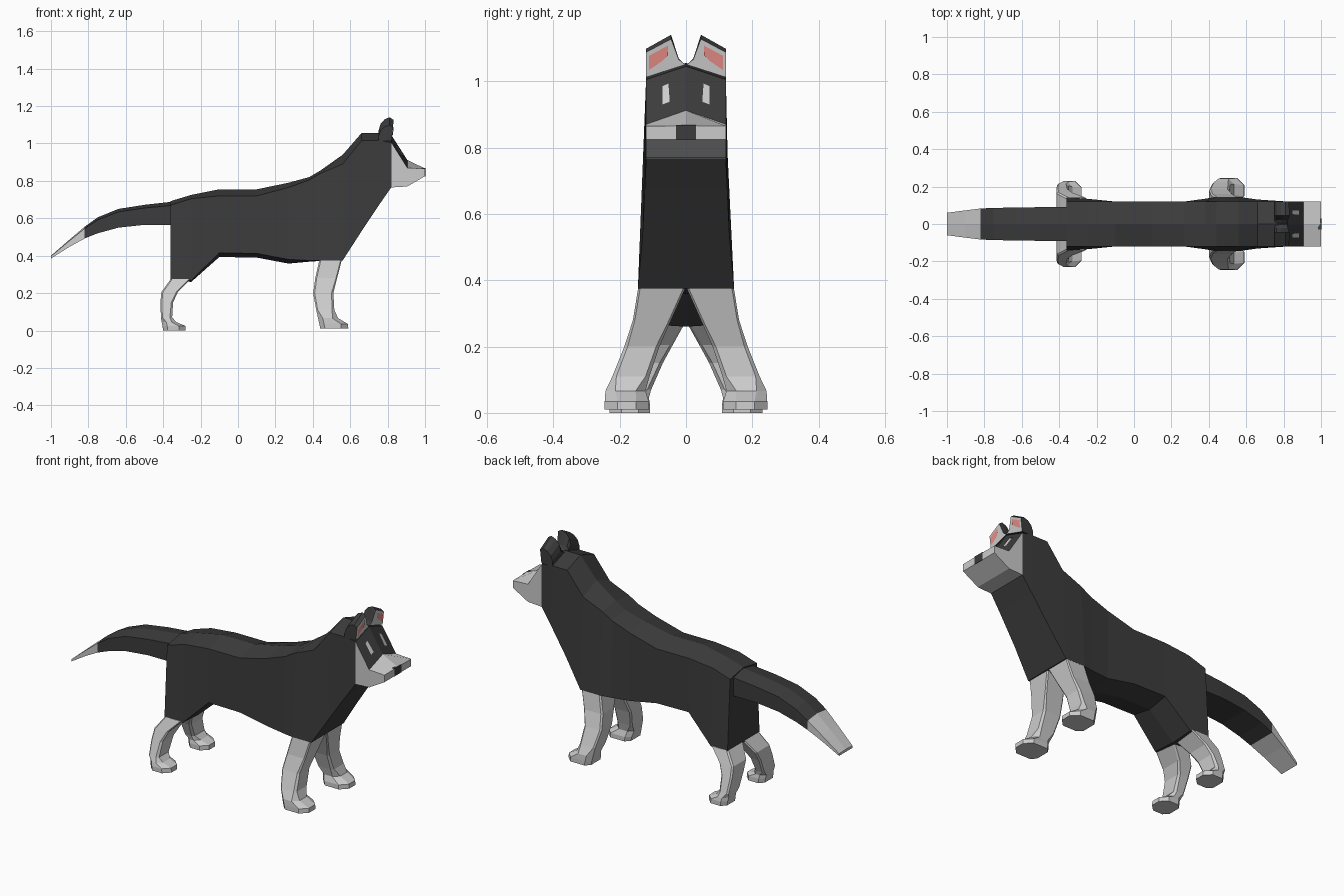
import bpy, bmesh

if "Cube" in bpy.data.objects:
    bpy.data.objects.remove(bpy.data.objects["Cube"])


def material(name, rgb):
    m = bpy.data.materials.new(name)
    m.diffuse_color = (*rgb, 1)
    m.use_nodes = True
    m.node_tree.nodes["Principled BSDF"].inputs["Base Color"].default_value = m.diffuse_color
    return m


DARK = material("dark_fur", (0.045, 0.045, 0.045))
PINK = material("pink_skin", (0.8, 0.27, 0.24))


def make(name, rings, mats=(None,), pick=None, mirror=False):
    """Skin a list of equal-length point rings and cap both ends; one ring makes a flat panel."""
    bm = bmesh.new()
    rows = [[bm.verts.new(p) for p in r] for r in rings]
    n = len(rows[0])
    for a, b in zip(rows, rows[1:]):
        for i in range(n):
            bm.faces.new((a[i], a[(i + 1) % n], b[(i + 1) % n], b[i]))
    bm.faces.new(rows[0])
    if len(rows) > 1:
        bm.faces.new(rows[-1])
    bmesh.ops.recalc_face_normals(bm, faces=bm.faces)
    if len(rows) == 1:
        for f in bm.faces:
            f.normal_update()
            if f.normal.x < 0:
                f.normal_flip()
    if pick:
        for f in bm.faces:
            f.material_index = pick(f.calc_center_median(), f.normal)
    me = bpy.data.meshes.new(name)
    bm.to_mesh(me)
    bm.free()
    for m in mats:
        me.materials.append(m)
    ob = bpy.data.objects.new(name, me)
    bpy.context.collection.objects.link(ob)
    if mirror:
        mod = ob.modifiers.new("mirror", 'MIRROR')
        mod.use_axis = (False, True, False)
        mod.use_mirror_merge = False
    return ob


def section(x, ridge, side, low, belly, w, wl):
    """Roof-topped cross-section across the body."""
    return [(x, 0, ridge), (x, w, side), (x, wl, low), (x, 0, belly),
            (x, -wl, low), (x, -w, side)]


# Torso and neck: x, ridge, shoulder edge, lower edge, belly, lower half width
torso = [(-.36, .692, .67, .272, .268, .143), (-.25, .725, .705, .268, .26, .135),
         (-.1, .755, .72, .415, .393, .12), (.1, .755, .72, .412, .39, .12),
         (.27, .79, .765, .38, .358, .12), (.38, .82, .805, .375, .368, .135),
         (.44, .855, .84, .375, .372, .145), (.56, .94, .89, .375, .375, .145),
         (.66, 1.055, 1.015, .53, .53, .131), (.76, 1.055, 1.015, .68, .68, .124),
         (.82, 1.045, 1.005, .766, .766, .12)]
make("torso", [section(x, r, s, l, b, .12, wl) for x, r, s, l, b, wl in torso], (DARK,))

# Tail with a pale tip: x, top ridge, bottom, half width
tail = [(-.34, .69, .565, .09), (-.5, .672, .565, .09), (-.64, .65, .55, .088),
        (-.75, .605, .52, .086), (-.82, .555, .492, .083), (-.9, .487, .448, .073),
        (-1, .4, .385, .06)]
tail_rings = [section(x, t, t - .16 * (t - b), b, b, w, w) for x, t, b, w in tail]
make("tail", tail_rings[:5], (DARK,))
make("tail_tip", tail_rings[4:])

# Muzzle: pale wedge with a dark sloping forehead
make("muzzle", [section(.82, 1.045, 1.005, .765, .765, .12, .12),
                section(.905, .912, .87, .77, .77, .12, .12),
                section(1, .866, .865, .825, .825, .12, .12)],
     (None, DARK), lambda c, n: int(c.x < .9 and n.z > .3))

# Nose
make("nose", [[(x, -.03, .824), (x, .03, .824), (x, .03, .868), (x, -.03, .868)]
              for x in (.985, 1.0015)], (DARK,))


def on_face(y, z, lift):
    return (.82 + (1.045 - y / 3 - z) / 1.56 + lift, y, z)


# Eyes: pale slits in a dark rim
for name, g, lift, mat in (("eye_rim", .006, .003, DARK), ("eye", 0, .005, None)):
    make(name, [[on_face(.049 - g, .938 - g, lift), on_face(.071 + g, .93 - g, lift),
                 on_face(.071 + g, .985 + g, lift), on_face(.053 - g, .993 + g, lift)]],
         (mat,), mirror=True)

# Ears: rounded dark back, pale front, pink inside
ear_base = [(.12, 1.012), (.12, 1.015), (.045, 1.04), (.022, 1.048), (.002, 1.05)]
ear_rise = [0, .083, .1, .02, 0]


def ear_ring(x, h, lean):
    return [(x + lean * r, y, z + h * r) for (y, z), r in zip(ear_base, ear_rise)]


make("ear", [ear_ring(.752, .3, 0), ear_ring(.762, .65, 0), ear_ring(.785, .9, 0),
             ear_ring(.808, 1, .03), ear_ring(.821, .87, .1)],
     (DARK, None), lambda c, n: int(n.x > .7 and c.x > .815), mirror=True)
make("inner_ear", [[(.826, .111, 1.034), (.832, .111, 1.077), (.832, .055, 1.107),
                    (.831, .055, 1.078), (.827, .07, 1.062)]], (PINK,), mirror=True)


def leg(name, levels):
    """Leg from stacked outlines with clipped front corners: z, back, front, inner, outer, clip."""
    rings = []
    for z, x0, x1, y0, y1, c in levels:
        b = .008 if c < .02 else .025
        rings.append([(x0, y0 + b, z), (x0 + b, y0, z), (x1 - c, y0, z), (x1, y0 + c, z),
                      (x1, y1 - c, z), (x1 - c, y1, z), (x0 + b, y1, z), (x0, y1 - b, z)])
    make(name, rings, mirror=True)


# Legs and paws
leg("front_leg", [(.378, .435, .555, .001, .144, .006), (.28, .413, .53, .045, .16, .006),
                  (.2, .402, .51, .08, .186, .01), (.11, .418, .515, .11, .222, .012),
                  (.066, .428, .535, .122, .243, .03), (.035, .435, .588, .112, .245, .038),
                  (.01, .44, .59, .112, .245, .038)])
leg("back_leg", [(.275, -.36, -.255, .001, .142, .006), (.205, -.41, -.322, .04, .168, .008),
                 (.15, -.415, -.347, .07, .187, .01), (.07, -.412, -.352, .105, .215, .012),
                 (.045, -.408, -.33, .112, .225, .025), (.025, -.404, -.282, .108, .23, .035),
                 (0, -.4, -.28, .108, .23, .035)])
